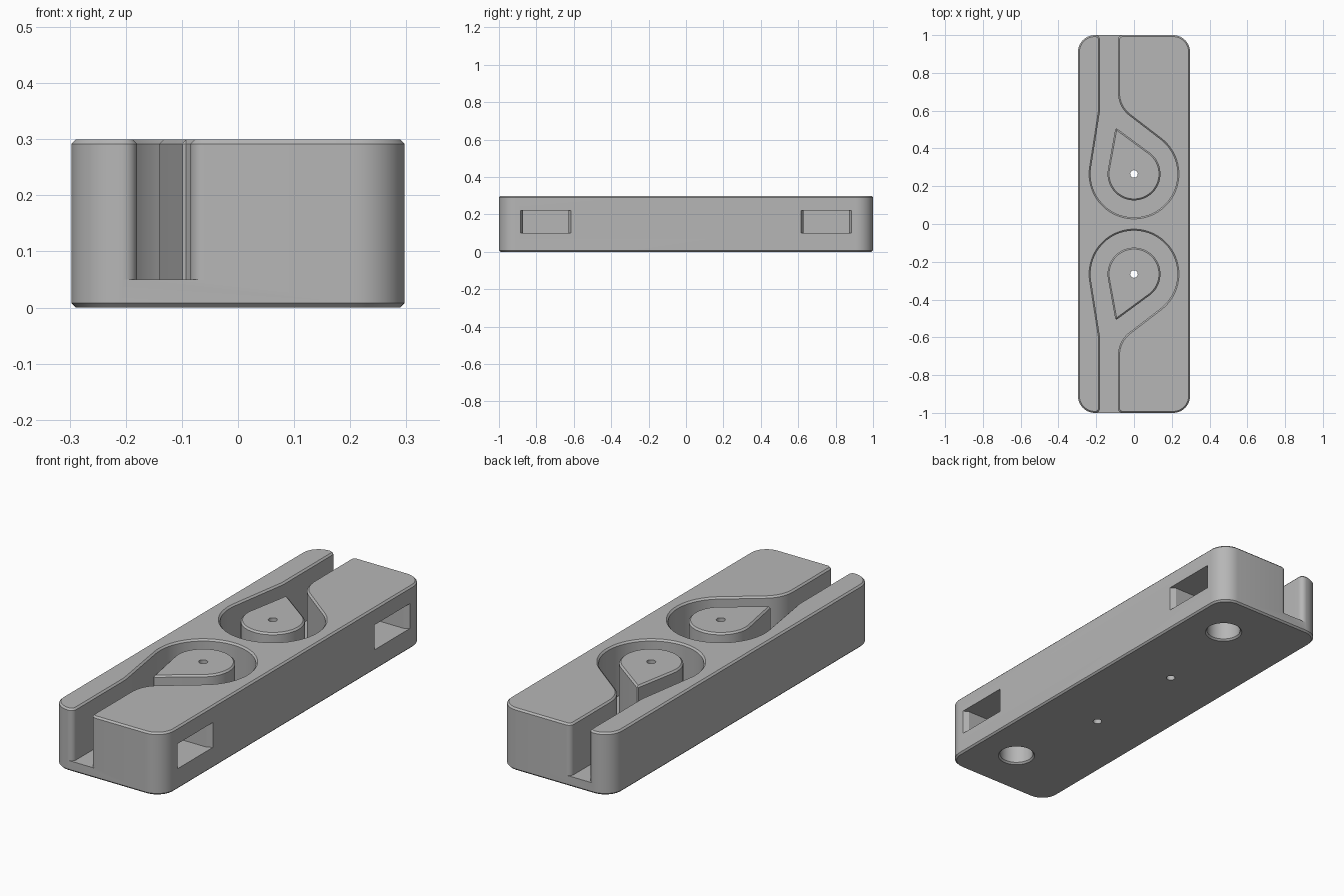
import bpy, bmesh, math
from mathutils import Vector

cube = bpy.data.objects.get("Cube")
if cube:
    bpy.data.objects.remove(cube)

grey = bpy.data.materials.new("plain grey")
grey.use_nodes = True
grey.diffuse_color = (0.47, 0.47, 0.47, 1)
grey.node_tree.nodes["Principled BSDF"].inputs["Base Color"].default_value = grey.diffuse_color

CHAMFER = 0.008
TOP = 0.3
FLOOR = 0.05


def arc(cx, cy, r, a0, a1, n):
    steps = [a0 + (a1 - a0) * i / n for i in range(n + 1)]
    return [Vector((cx + r * math.cos(a), cy + r * math.sin(a))) for a in steps]


def circle(r, n=32):
    return arc(0, 0, r, 0, math.tau, n)[:-1]


def grow(pts, d):
    """Offset a counter-clockwise outline outwards by d with mitred corners."""
    out = []
    for i, p in enumerate(pts):
        a = (p - pts[i - 1]).normalized()
        b = (pts[(i + 1) % len(pts)] - p).normalized()
        na, nb = Vector((a.y, -a.x)), Vector((b.y, -b.x))
        out.append(p + (na + nb) * (d / (1 + na.dot(nb))))
    return out


def loft(name, pts, layers, x=0, y=0, flip=1):
    """Stack copies of an outline; layers are (height, outward offset)."""
    bm = bmesh.new()
    rings = [[bm.verts.new((p.x + x, flip * p.y + y, z)) for p in grow(pts, d)]
             for z, d in layers]
    for lo, hi in zip(rings, rings[1:]):
        for i in range(len(lo)):
            j = (i + 1) % len(lo)
            bm.faces.new((lo[i], lo[j], hi[j], hi[i]))
    bm.faces.new(rings[0])
    bm.faces.new(rings[-1])
    bmesh.ops.recalc_face_normals(bm, faces=bm.faces)
    mesh = bpy.data.meshes.new(name)
    bm.to_mesh(mesh)
    bm.free()
    mesh.materials.append(grey)
    ob = bpy.data.objects.new(name, mesh)
    bpy.context.collection.objects.link(ob)
    return ob


def combine(target, tool, operation):
    tool.hide_render = True
    mod = target.modifiers.new("shape", 'BOOLEAN')
    mod.object, mod.operation, mod.solver = tool, operation, 'EXACT'
    bpy.context.view_layer.objects.active = target
    bpy.ops.object.modifier_apply(modifier=mod.name)
    bpy.data.objects.remove(tool)


def tangent_angle(p, c, r, side):
    v = p - c
    return math.atan2(v.y, v.x) + side * math.acos(r / v.length)


def around(c, r, left, right, n=48):
    """Arc round the underside of a drop, from left tangent to right tangent."""
    a0 = tangent_angle(left, c, r, 1)
    a1 = tangent_angle(right, c, r, -1) + math.tau
    return arc(c.x, c.y, r, a0, a1, n)


# Rounded bar outline
HX, HY, R = 0.297, 1.0, 0.09
bar = []
for k, (sx, sy) in enumerate([(1, 1), (-1, 1), (-1, -1), (1, -1)]):
    a = k * math.pi / 2
    bar += arc(sx * (HX - R), sy * (HY - R), R, a, a + math.pi / 2, 12)

# Drop-shaped channel outline, open at the end of the bar
centre = Vector((0, 0.265))
LEFT, RIGHT, FILLET = -0.18, -0.085, 0.025
bend, corner = Vector((LEFT, 0.6)), Vector((RIGHT, 0.62))
channel = [Vector((LEFT - FILLET, 1.05))]
channel += arc(LEFT - FILLET, 1 - FILLET, FILLET, math.pi / 2, 0, 6)
channel.append(bend)
loop = around(centre, 0.23, bend, corner)
channel += loop
start = corner + (loop[-1] - corner).normalized() * 0.08
end = corner + Vector((0, 0.08))
for i in range(11):
    t = i / 10
    channel.append(start * (1 - t) ** 2 + corner * 2 * t * (1 - t) + end * t * t)
channel += arc(RIGHT + FILLET, 1 - FILLET, FILLET, math.pi, math.pi / 2, 6)
channel.append(Vector((RIGHT + FILLET, 1.05)))

# Island outline with a blunt tip
tip_l, tip_r = Vector((-0.099, 0.502)), Vector((-0.086, 0.502))
island = [tip_r, Vector((-0.093, 0.506)), tip_l] + around(centre, 0.14, tip_l, tip_r)

# Side slot outline, slightly wider at its mouth
half = [(-0.035, 0.121), (0.272, 0.121), (HX, 0.135), (0.35, 0.135)]
slot = [Vector((x, -y)) for x, y in half] + [Vector((x, y)) for x, y in reversed(half)]

body = loft("body", bar, [(0, -CHAMFER), (CHAMFER, 0), (TOP - CHAMFER, 0), (TOP, -CHAMFER)])

for s in (1, -1):
    combine(body, loft("channel_cutter", channel, [
        (FLOOR, 0), (TOP - CHAMFER, 0), (TOP, CHAMFER), (TOP + 0.05, CHAMFER)], flip=s),
        'DIFFERENCE')
    combine(body, loft("island", island, [
        (FLOOR - 0.02, 0), (TOP - CHAMFER, 0), (TOP, -CHAMFER)], flip=s), 'UNION')
    # Pin hole right through the island
    combine(body, loft("pin_hole_cutter", circle(0.02, 24), [(-0.05, 0), (0.4, 0)],
                       y=s * centre.y), 'DIFFERENCE')
    # Slot in the side and the round hole below it
    combine(body, loft("slot_cutter", slot, [(0.1, 0), (0.22, 0)], y=s * 0.75), 'DIFFERENCE')
    combine(body, loft("round_hole_cutter", circle(0.077), [
        (-0.02, CHAMFER), (0, CHAMFER), (CHAMFER, 0), (0.15, 0)],
        x=0.085, y=s * 0.75), 'DIFFERENCE')

bpy.ops.object.select_all(action='DESELECT')
body.select_set(True)
bpy.context.view_layer.objects.active = body
bpy.ops.object.shade_smooth_by_angle(angle=math.radians(25))
